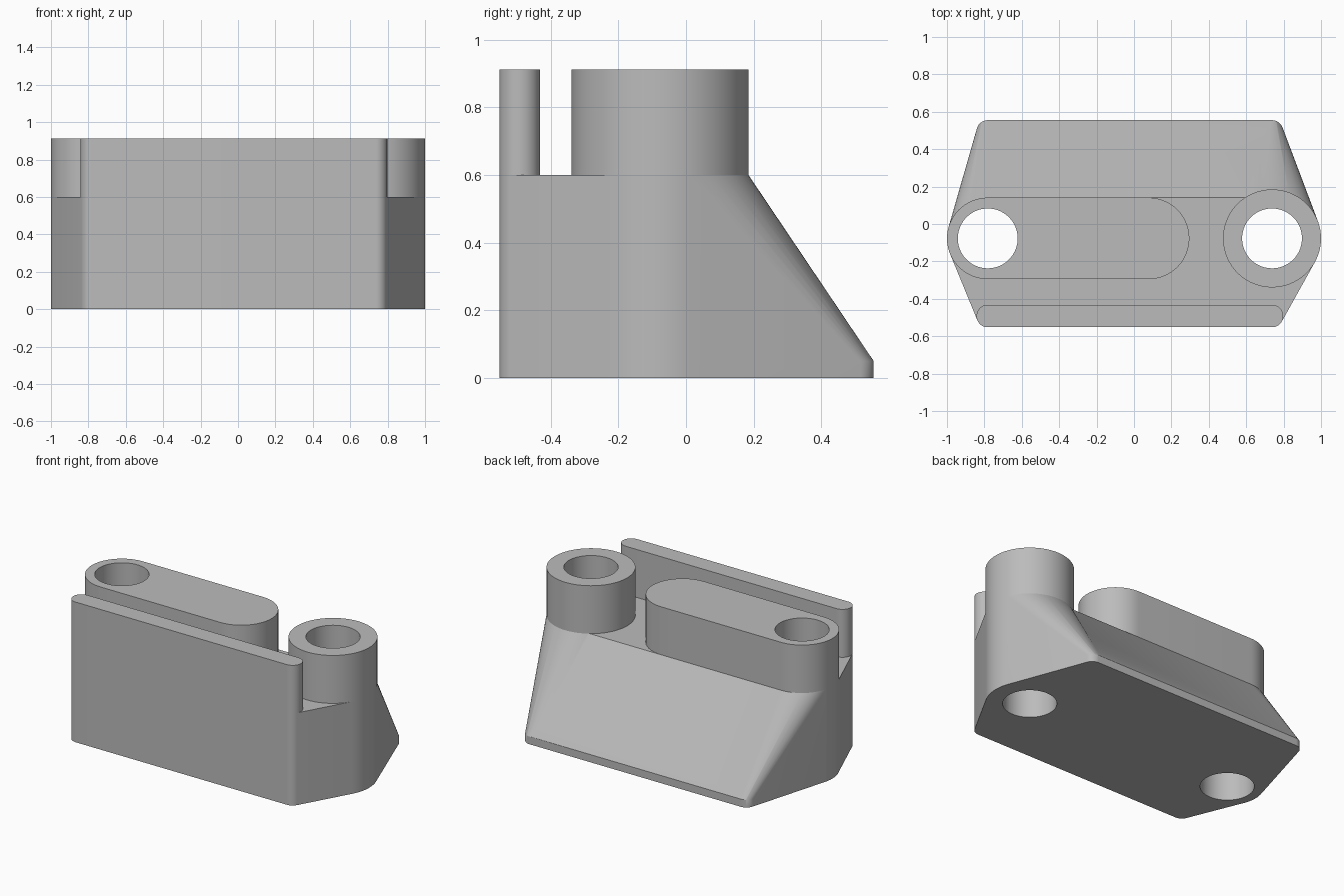
import bpy, bmesh, math

cube = bpy.data.objects.get("Cube")
if cube:
    bpy.data.objects.remove(cube, do_unlink=True)

# Main dimensions
DECK, TOP, LIP = 0.6, 0.912, 0.05
LEFT_X, RIGHT_X, HOLE_Y = -0.782, 0.738, -0.077
FRONT_Y, BACK_Y = -0.492, 0.495
SLOT_R, BOSS_R, HOLE_R, CORNER_R = 0.218, 0.262, 0.16, 0.06
SEGMENTS = 72

grey = bpy.data.materials.new("light grey")
grey.use_nodes = True
colour = (0.5, 0.5, 0.5, 1)
grey.diffuse_color = colour
grey.node_tree.nodes["Principled BSDF"].inputs["Base Color"].default_value = colour


def hull(name, posts):
    """Convex hull of upright round posts: x, y, radius, bottom, top."""
    bm = bmesh.new()
    for x, y, r, z0, z1 in posts:
        for i in range(SEGMENTS):
            a = math.tau * i / SEGMENTS
            for z in (z0, z1):
                bm.verts.new((x + r * math.cos(a), y + r * math.sin(a), z))
    result = bmesh.ops.convex_hull(bm, input=bm.verts[:])
    loose = {g for g in result["geom_interior"] + result["geom_unused"]
             if isinstance(g, bmesh.types.BMVert)}
    bmesh.ops.delete(bm, geom=list(loose), context='VERTS')
    bmesh.ops.dissolve_limit(bm, angle_limit=0.002, verts=bm.verts[:], edges=bm.edges[:])
    bmesh.ops.recalc_face_normals(bm, faces=bm.faces[:])
    mesh = bpy.data.meshes.new(name)
    bm.to_mesh(mesh)
    bm.free()
    mesh.materials.append(grey)
    obj = bpy.data.objects.new(name, mesh)
    bpy.context.collection.objects.link(obj)
    return obj


def combine(obj, tool, operation):
    """Apply a boolean and remove the tool object."""
    mod = obj.modifiers.new("boolean", 'BOOLEAN')
    mod.operation, mod.solver, mod.object = operation, 'EXACT', tool
    tool.hide_render = True
    graph = bpy.context.evaluated_depsgraph_get()
    mesh = bpy.data.meshes.new_from_object(obj.evaluated_get(graph))
    obj.modifiers.clear()
    obj.data = mesh
    bpy.data.objects.remove(tool, do_unlink=True)


def drill(obj, x):
    combine(obj, hull("hole_cutter", [(x, HOLE_Y, HOLE_R, -0.2, TOP + 0.2)]), 'DIFFERENCE')


# Sloped body, widened around the round boss
def corners(x):
    return [(x, FRONT_Y, CORNER_R, 0, DECK), (x, BACK_Y, CORNER_R, 0, LIP)]


body = hull("body", corners(LEFT_X) + corners(RIGHT_X)
            + [(x, HOLE_Y, SLOT_R, 0, DECK) for x in (LEFT_X, RIGHT_X)])
flare = hull("boss_flare", corners(RIGHT_X) + [(RIGHT_X, HOLE_Y, BOSS_R, 0, DECK)])
combine(body, flare, 'UNION')
for hole_x in (LEFT_X, RIGHT_X):
    drill(body, hole_x)

# Round boss
boss = hull("round_boss", [(RIGHT_X, HOLE_Y, BOSS_R, DECK, TOP)])
drill(boss, RIGHT_X)

# Long rounded block
block = hull("long_block", [(x, HOLE_Y, SLOT_R, DECK, TOP) for x in (LEFT_X, 0.078)])
drill(block, LEFT_X)

# Thin front wall
wall = hull("front_wall", [(x, FRONT_Y, CORNER_R, DECK, TOP) for x in (LEFT_X, RIGHT_X)])

# Smooth the curved sides, keep hard edges
bpy.ops.object.select_all(action='DESELECT')
for part in (body, boss, block, wall):
    part.select_set(True)
bpy.context.view_layer.objects.active = body
bpy.ops.object.shade_smooth_by_angle(angle=math.radians(30))
